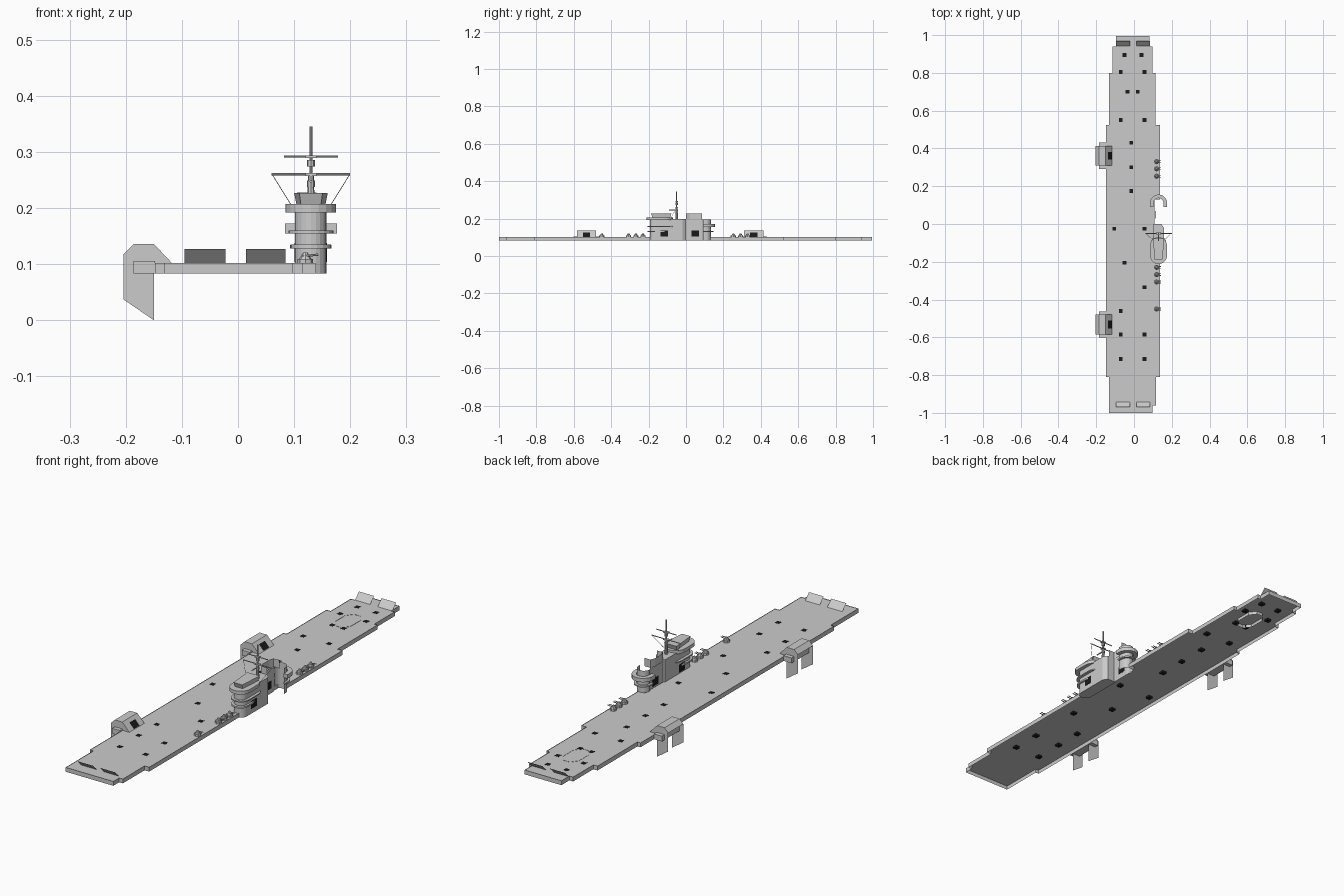
import bpy, bmesh, math
from mathutils import Vector

if "Cube" in bpy.data.objects:
    bpy.data.objects.remove(bpy.data.objects["Cube"])

dark = bpy.data.materials.new("dark_opening")
dark.diffuse_color = (0.01, 0.01, 0.01, 1)
dark.use_nodes = True
dark.node_tree.nodes["Principled BSDF"].inputs["Base Color"].default_value = dark.diffuse_color
CX = 0.13  # island centre line


def finish(name, bm, mat=None):
    me = bpy.data.meshes.new(name)
    bm.to_mesh(me)
    bm.free()
    ob = bpy.data.objects.new(name, me)
    bpy.context.collection.objects.link(ob)
    if mat:
        me.materials.append(mat)
    return ob


def prism(name, pts, z0, z1, top=True, bottom=True, closed=True, mat=None, flare=1.0):
    """Walls along an outline, with optional caps and flared top."""
    bm = bmesh.new()
    n = len(pts)
    cx, cy = sum(p[0] for p in pts) / n, sum(p[1] for p in pts) / n
    lo = [bm.verts.new((x, y, z0)) for x, y in pts]
    hi = [bm.verts.new((cx + (x - cx) * flare, cy + (y - cy) * flare, z1)) for x, y in pts]
    for i in range(n if closed else n - 1):
        j = (i + 1) % n
        bm.faces.new((lo[i], lo[j], hi[j], hi[i]))
    if top:
        bm.faces.new(hi)
    if bottom:
        bm.faces.new(lo[::-1])
    if closed and top and bottom:
        bmesh.ops.recalc_face_normals(bm, faces=bm.faces)
    return finish(name, bm, mat)


def box(name, x0, x1, y0, y1, z0, z1, mat=None):
    return prism(name, [(x0, y0), (x1, y0), (x1, y1), (x0, y1)], z0, z1, mat=mat)


def sheet(name, faces, mat=None):
    bm = bmesh.new()
    for f in faces:
        bm.faces.new([bm.verts.new(v) for v in f])
    bmesh.ops.remove_doubles(bm, verts=bm.verts, dist=1e-5)
    return finish(name, bm, mat)


def rod(name, a, b, r, r2=None, seg=8):
    a, b = Vector(a), Vector(b)
    bm = bmesh.new()
    bmesh.ops.create_cone(bm, cap_ends=True, segments=seg, radius1=r,
                          radius2=r if r2 is None else r2, depth=(b - a).length)
    ob = finish(name, bm)
    ob.location = (a + b) / 2
    ob.rotation_mode = 'QUATERNION'
    ob.rotation_quaternion = (b - a).to_track_quat('Z', 'Y')
    return ob


def arc(cy, r, a0, a1, n=10):
    return [(CX + r * math.cos(math.radians(a0 + (a1 - a0) * i / n)),
             cy + r * math.sin(math.radians(a0 + (a1 - a0) * i / n))) for i in range(n + 1)]


def pill(y0, y1, r):
    return arc(y0 + r, r, 180, 360) + arc(y1 - r, r, 0, 180)


# Flight deck: stepped outline with a notch for the island, open underneath
right = [(0.098, -1), (0.098, -0.96), (0.116, -0.96), (0.116, -0.81), (0.138, -0.81),
         (0.138, -0.17), (0.108, -0.17), (0.108, 0.13), (0.138, 0.13), (0.138, 0.525),
         (0.114, 0.525), (0.114, 0.80), (0.099, 0.80), (0.099, 0.94), (0.083, 0.94), (0.083, 0.995)]
left = [(-0.095, 0.995), (-0.095, 0.94), (-0.113, 0.94), (-0.113, 0.80), (-0.133, 0.80),
        (-0.133, 0.525), (-0.148, 0.525), (-0.148, -0.81), (-0.132, -0.81), (-0.132, -1)]
outline = right + left
sheet("flight_deck", [[(x, y, 0.10) for x, y in outline]])
prism("deck_skirt", outline, 0.083, 0.102, top=False, bottom=False)

# Octagonal lift collar under the deck
octo = [(-0.02, 0.70), (0.01, 0.70), (0.033, 0.73), (0.033, 0.80),
        (0.01, 0.83), (-0.02, 0.83), (-0.043, 0.80), (-0.043, 0.73)]
prism("lift_collar", octo, 0.086, 0.101, top=False, bottom=False)

# Dark deck recesses
wells = [(-.05, .895), (.04, .895), (-.07, .805), (.055, .805), (-.035, .70), (.02, .70),
         (-.07, .55), (.055, .55), (-.015, .43), (-.015, .30), (-.015, .175), (-.105, -.025),
         (.055, -.025), (-.05, -.205), (.055, -.335), (-.07, -.46), (-.07, -.585),
         (.055, -.585), (-.07, -.715), (.055, -.715)]
for x, y in wells:
    box("deck_well", x - 0.01, x + 0.01, y - 0.01, y + 0.01, 0.091, 0.1006, dark)

# Tilted shield plates at both ends
for s in (-1, 1):
    for x0, x1 in ((-0.095, -0.022), (0.014, 0.085)):
        q = [(x0, s * 0.943, 0.10), (x1, s * 0.943, 0.10), (x1, s * 0.97, 0.127), (x0, s * 0.97, 0.127)]
        sheet("shield_plate", [q if s > 0 else q[::-1]])

# Port side housings: arched roof, end plates hanging below, dark doorway
roof = [(-0.204, 0.037), (-0.204, 0.118), (-0.186, 0.136), (-0.15, 0.136), (-0.116, 0.10)]
plate = roof + [(-0.15, 0.10), (-0.15, 0.002)]
plate[-1] = (-0.15, 0.0)
for cy in (0.362, -0.532):
    y0, y1 = cy - 0.052, cy + 0.052
    sheet("side_housing_roof", [[(a[0], y0, a[1]), (b[0], y0, b[1]), (b[0], y1, b[1]), (a[0], y1, a[1])]
                                for a, b in zip(roof[1:], roof[2:])])
    for y in (y0, y1):
        sheet("side_housing_plate", [[(x, y, z) for x, z in plate]])
    sheet("side_housing_door", [[(-0.1165, cy - 0.02, 0.102), (-0.1165, cy + 0.02, 0.102),
                                 (-0.138, cy + 0.02, 0.125), (-0.138, cy - 0.02, 0.125)]], dark)
    box("side_platform", -0.186, -0.148, cy - 0.07, cy + 0.07, 0.083, 0.106)

# Island: forward closed body, aft open shell wall
prism("island_forward", arc(-0.165, 0.028, 180, 360) + [(0.158, -0.02), (0.145, 0), (0.102, 0)], 0.083, 0.197)
prism("island_aft_wall", [(0.158, 0.09)] + arc(0.105, 0.028, 0, 180) + [(0.112, 0.085), (0.112, 0)],
      0.083, 0.195, top=False, bottom=False, closed=False)
prism("funnel_wall", [(0.14, 0), (0.112, 0), (0.105, 0.02), (0.105, 0.065), (0.112, 0.085), (0.14, 0.085)],
      0.192, 0.228, top=False, bottom=False, closed=False)

# Island galleries, fore and aft
prism("fore_lower_gallery", pill(-0.205, -0.10, 0.036), 0.128, 0.135)
prism("fore_middle_gallery", pill(-0.205, -0.06, 0.040), 0.155, 0.160)
prism("fore_upper_gallery", pill(-0.212, -0.07, 0.045), 0.192, 0.207)
for z0, z1, r in ((0.155, 0.172, 0.046), (0.128, 0.134, 0.037)):
    prism("aft_gallery", [(CX + r, 0.09)] + arc(0.11, r, 0, 180) + [(CX - r, 0.09), (CX - 0.027, 0.09)]
          + arc(0.11, 0.027, 180, 0) + [(CX + 0.027, 0.09)], z0, z1)

# Bridge house with flared walls
prism("bridge", [(0.112, -0.18), (0.148, -0.18), (0.156, -0.085), (0.104, -0.085)], 0.207, 0.227, flare=1.15)

# Dark island doors
for y, xs in ((-0.117, (0.101, 0.1575)), (0.05, (0.111,))):
    for x in xs:
        box("island_door", x, x + 0.0015, y - 0.02, y + 0.02, 0.104, 0.138, dark)

# Mast with yards, stays and aerials
M = -0.05
rod("mast_lower", (CX, M, 0.195), (CX, M, 0.262), 0.007, 0.005)
rod("mast_upper", (CX, M, 0.26), (CX, M, 0.345), 0.003)
for z, h in ((0.26, 0.07), (0.292, 0.048)):
    rod("yard", (CX - h, M, z), (CX + h, M, z), 0.002)
    box("yard_joint", CX - 0.01, CX + 0.01, M - 0.007, M + 0.007, z - 0.003, z + 0.002)
for z in (0.243, 0.28):
    rod("mast_drum", (CX, M, z - 0.006), (CX, M, z + 0.006), 0.007)
rod("aerial_arm", (CX, M, 0.247), (CX, M - 0.04, 0.247), 0.0025)
for s in (-1, 1):
    rod("stay", (CX + s * 0.068, M, 0.258), (CX + s * 0.035, -0.08, 0.205), 0.0008, seg=4)

# Starboard deck guns: twin barrels on round mounts
for y in (0.33, 0.292, 0.253, -0.23, -0.268, -0.307, -0.45):
    rod("gun_mount", (0.12, y, 0.10), (0.12, y, 0.109), 0.014)
    rod("gun_body", (0.12, y, 0.109), (0.12, y, 0.121), 0.011, 0.004)
    for dy in (-0.005, 0.005):
        rod("gun_barrel", (0.115, y + dy, 0.114), (0.143, y + dy, 0.117), 0.002, seg=6)
